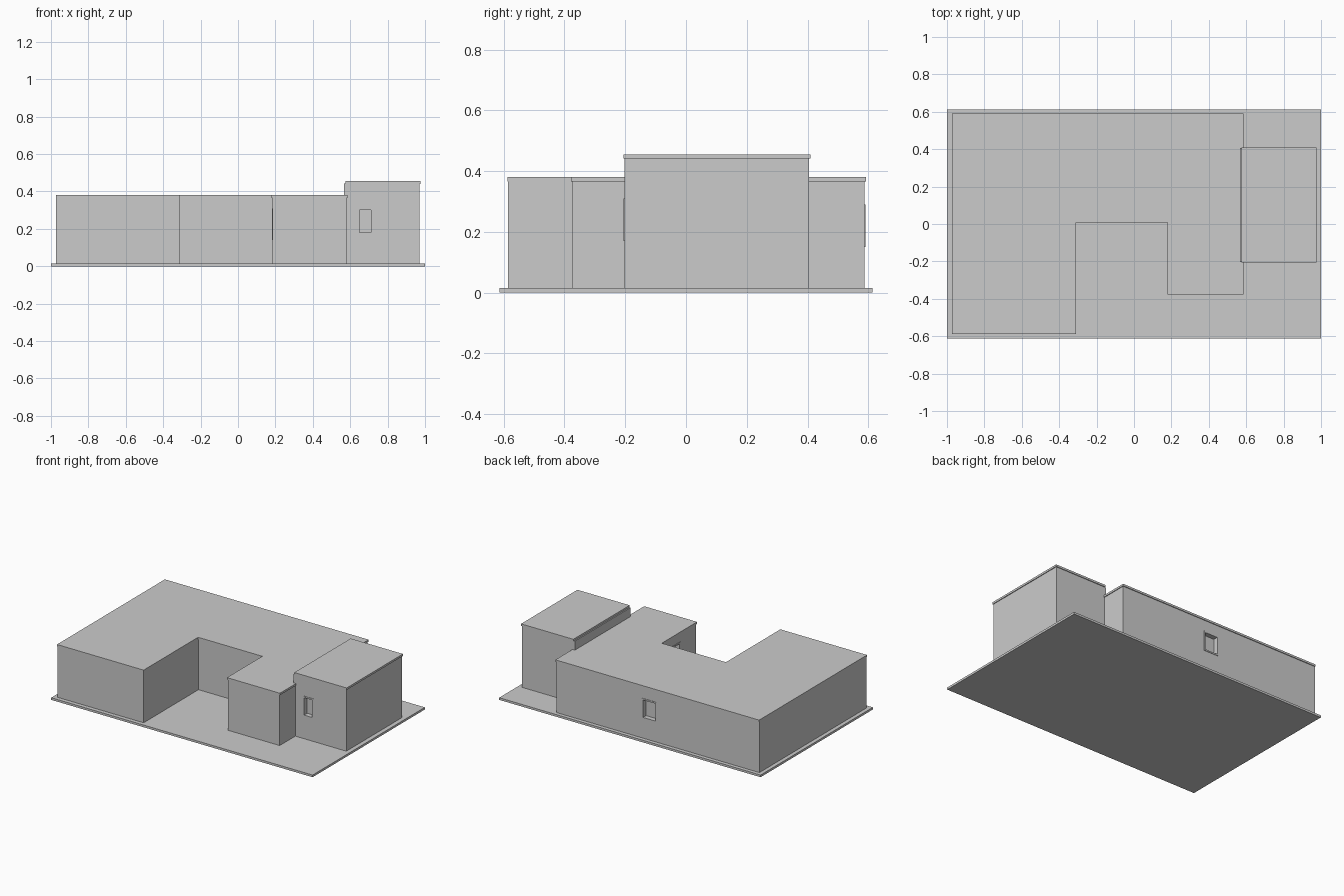
import bpy, bmesh

if "Cube" in bpy.data.objects:
    bpy.data.objects.remove(bpy.data.objects["Cube"])

grey = bpy.data.materials.new("light grey")
grey.diffuse_color = (0.6, 0.6, 0.6, 1)
grey.use_nodes = True
grey.node_tree.nodes["Principled BSDF"].inputs["Base Color"].default_value = grey.diffuse_color


def prism(name, outline, z0, z1):
    """Vertical extrusion of a counter-clockwise floor outline."""
    bm = bmesh.new()
    face = bm.faces.new([bm.verts.new((x, y, z0)) for x, y in outline])
    top = bmesh.ops.extrude_face_region(bm, geom=[face])["geom"]
    bmesh.ops.translate(bm, vec=(0, 0, z1 - z0),
                        verts=[v for v in top if isinstance(v, bmesh.types.BMVert)])
    bmesh.ops.recalc_face_normals(bm, faces=bm.faces)
    mesh = bpy.data.meshes.new(name)
    bm.to_mesh(mesh)
    bm.free()
    mesh.materials.append(grey)
    obj = bpy.data.objects.new(name, mesh)
    bpy.context.collection.objects.link(obj)
    return obj


def box(name, x, y, z):
    return prism(name, [(x[0], y[0]), (x[1], y[0]), (x[1], y[1]), (x[0], y[1])], *z)


def cut(target, cutter):
    mod = target.modifiers.new("opening", 'BOOLEAN')
    mod.operation = 'DIFFERENCE'
    mod.solver = 'EXACT'
    mod.object = cutter
    cutter.hide_render = True
    cutter.hide_viewport = True
    cutter.display_type = 'WIRE'


def window(name, wall, axis, plane, out, span, z):
    """Recessed opening with a thin raised frame; out is the outward sign on the axis."""
    def part(label, a, d, h):
        d = tuple(sorted(plane + out * v for v in d))
        return box(f"{name}_{label}", *((a, d) if axis == 'y' else (d, a)), h)
    (a0, a1), (z0, z1), t = span, z, 0.01
    cut(wall, part("cutter", (a0 + t, a1 - t), (-0.03, 0.02), (z0 + t, z1 - t)))
    depth = (-0.001, 0.003)
    for label, a, h in (("left_jamb", (a0, a0 + t), z), ("right_jamb", (a1 - t, a1), z),
                        ("sill", (a0 + t, a1 - t), (z0, z0 + t)),
                        ("head", (a0 + t, a1 - t), (z1 - t, z1))):
        part(label, a, depth, h)


# Ground slab
box("base_slab", (-1, 1), (-0.613, 0.613), (0, 0.015))

# Low wing wrapped around the courtyard, with a thin roof slab
wing = prism("main_walls", [
    (-0.973, -0.585), (-0.312, -0.585), (-0.312, 0.014), (0.184, 0.014),
    (0.184, -0.373), (0.58, -0.373), (0.58, 0.587), (-0.973, 0.587)], 0.014, 0.367)
prism("main_roof", [
    (-0.974, -0.587), (-0.311, -0.587), (-0.311, 0.008), (0.18, 0.008),
    (0.18, -0.378), (0.585, -0.378), (0.585, 0.592), (-0.974, 0.592)], 0.366, 0.38)

# Taller block on the right, with its roof slab
tower = box("tower_walls", (0.567, 0.97), (-0.202, 0.405), (0.014, 0.442))
box("tower_roof", (0.575, 0.975), (-0.206, 0.41), (0.441, 0.455))

# Windows
window("front_window", tower, 'y', -0.202, -1, (0.64, 0.72), (0.17, 0.31))
window("back_window", wing, 'y', 0.587, 1, (-0.19, -0.075), (0.15, 0.29))
window("courtyard_window", wing, 'x', 0.184, -1, (-0.2, -0.07), (0.14, 0.31))
